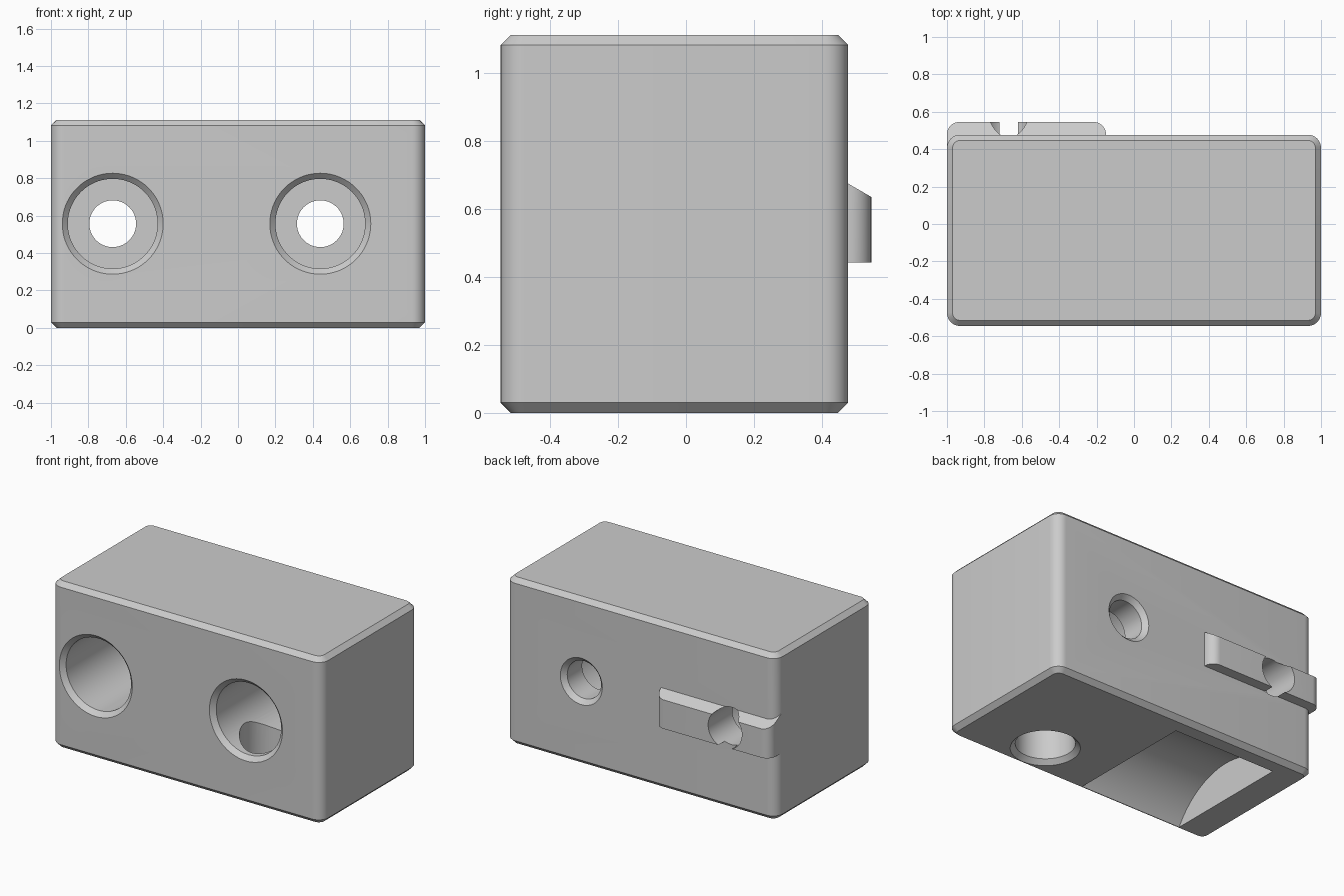
import bpy, bmesh
from math import sin, cos, pi, sqrt
from mathutils import Matrix, Vector

if "Cube" in bpy.data.objects:
    bpy.data.objects.remove(bpy.data.objects["Cube"], do_unlink=True)

grey = bpy.data.materials.new("plain grey")
grey.use_nodes = True
colour = (0.6, 0.6, 0.6, 1)
grey.diffuse_color = colour
grey.node_tree.nodes["Principled BSDF"].inputs["Base Color"].default_value = colour


def rounded(x0, x1, y0, y1, r, steps=10):
    """Counter-clockwise rounded rectangle."""
    centres = [(x1 - r, y1 - r), (x0 + r, y1 - r), (x0 + r, y0 + r), (x1 - r, y0 + r)]
    pts = []
    for q, (cx, cy) in enumerate(centres):
        for i in range(steps + 1):
            a = (q + i / steps) * pi / 2
            pts.append((cx + r * cos(a), cy + r * sin(a)))
    return pts


def circle(r, n=72):
    return [(r * cos(2 * pi * i / n), r * sin(2 * pi * i / n)) for i in range(n)]


def loft(name, rings, matrix=Matrix()):
    """Closed solid through (outline, height) rings."""
    bm = bmesh.new()
    loops = [[bm.verts.new((x, y, z)) for x, y in pts] for pts, z in rings]
    n = len(loops[0])
    for low, high in zip(loops, loops[1:]):
        for i in range(n):
            j = (i + 1) % n
            bm.faces.new((low[i], low[j], high[j], high[i]))
    bm.faces.new(loops[0][::-1])
    bm.faces.new(loops[-1])
    bm.transform(matrix)
    bmesh.ops.recalc_face_normals(bm, faces=bm.faces)
    mesh = bpy.data.meshes.new(name)
    bm.to_mesh(mesh)
    bm.free()
    mesh.materials.append(grey)
    ob = bpy.data.objects.new(name, mesh)
    bpy.context.collection.objects.link(ob)
    return ob


def combine(target, tool, operation):
    mod = target.modifiers.new(tool.name, 'BOOLEAN')
    mod.object, mod.operation, mod.solver = tool, operation, 'EXACT'
    bpy.context.view_layer.objects.active = target
    bpy.ops.object.modifier_apply(modifier=mod.name)
    bpy.data.objects.remove(tool, do_unlink=True)


# Block with rounded uprights and chamfered top and bottom
TOP, FRONT, BACK, C = 1.112, -0.545, 0.477, 0.03
outer = rounded(-1, 1, FRONT, BACK, 0.07)
inner = rounded(-1 + C, 1 - C, FRONT + C, BACK - C, 0.04)
block = loft("block", [(inner, 0), (outer, C), (outer, TOP - C), (inner, TOP)])

# Locating rib on the back, with a sloping top
rib = loft("rib", [(rounded(-1, -0.15, 0.3, 0.545, 0.065), z) for z in (0.442, 0.7)])
for v in rib.data.vertices:
    if v.co.z > 0.6:
        v.co.z = 0.635 + (0.545 - v.co.y) * 0.577
combine(block, rib, 'UNION')

# Counterbored holes running front to back
along_y = Matrix(((1, 0, 0), (0, 0, 1), (0, -1, 0))).to_4x4()
bore = [(0.30, FRONT - C), (0.24, FRONT + C), (0.24, 0.29), (0.125, 0.29)]
exits = {-0.67: [(0.125, 0.7)],
         0.44: [(0.125, BACK - C), (0.185, BACK + C)]}
for x, end in exits.items():
    place = Matrix.Translation(Vector((x, 0, 0.557))) @ along_y
    combine(block, loft("bore_cutter", [(circle(r), y) for r, y in bore + end], place), 'DIFFERENCE')

# Chamfered hole from below into the left bore
below = [(0.24, -C), (0.18, C), (0.18, 0.5)]
place = Matrix.Translation(Vector((0.44, -0.3, 0)))
combine(block, loft("bottom_hole_cutter", [(circle(r), z) for r, z in below], place), 'DIFFERENCE')

# Arched pocket in the underside
along_x = Matrix(((0, 0, 1), (1, 0, 0), (0, 1, 0))).to_4x4()
R, half = 0.505, 0.435
place = Matrix.Translation(Vector((0, -0.075, -sqrt(R * R - half * half)))) @ along_x
combine(block, loft("pocket_cutter", [(circle(R, 128), x) for x in (-0.78, -0.025)], place), 'DIFFERENCE')

bpy.ops.object.select_all(action='DESELECT')
block.select_set(True)
bpy.context.view_layer.objects.active = block
bpy.ops.object.shade_smooth_by_angle()
